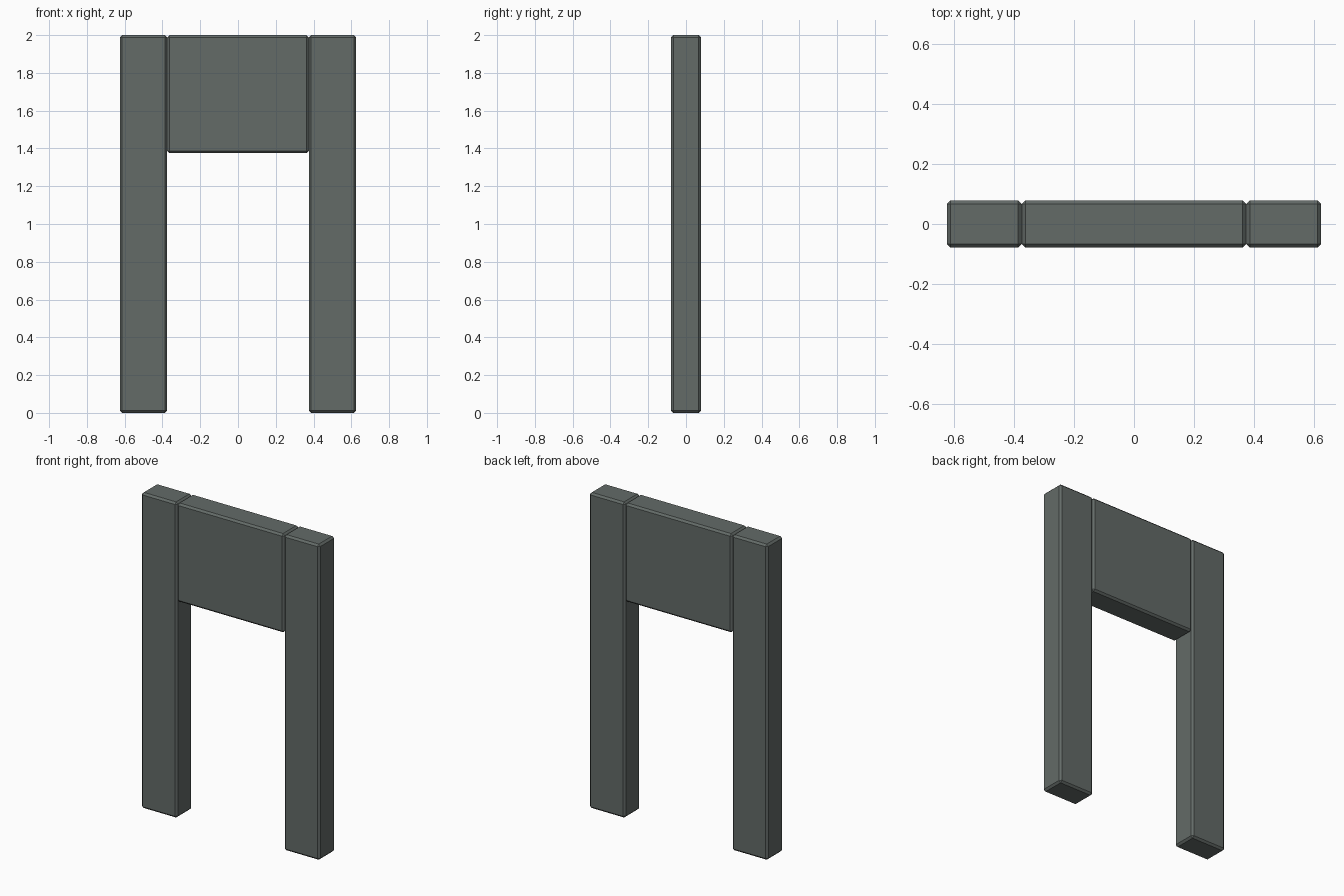
import bpy, bmesh

if "Cube" in bpy.data.objects:
    bpy.data.objects.remove(bpy.data.objects["Cube"])

DEPTH = 0.158
CHAMFER = 0.012

# Dark grey-green finish shared by all parts
finish = bpy.data.materials.new("dark_grey")
finish.diffuse_color = (0.125, 0.145, 0.137, 1)
finish.use_nodes = True
finish.node_tree.nodes["Principled BSDF"].inputs["Base Color"].default_value = finish.diffuse_color


def chamfered_box(name, x0, x1, z0, z1):
    bm = bmesh.new()
    bmesh.ops.create_cube(bm, size=1)
    for v in bm.verts:
        v.co.x = x0 if v.co.x < 0 else x1
        v.co.y *= DEPTH
        v.co.z = z0 if v.co.z < 0 else z1
    bmesh.ops.bevel(bm, geom=bm.edges[:], offset=CHAMFER, segments=1,
                    profile=0.5, affect='EDGES')
    bmesh.ops.recalc_face_normals(bm, faces=bm.faces[:])
    mesh = bpy.data.meshes.new(name)
    bm.to_mesh(mesh)
    bm.free()
    mesh.materials.append(finish)
    obj = bpy.data.objects.new(name, mesh)
    bpy.context.collection.objects.link(obj)
    return obj


# Upright posts
chamfered_box("left_post", -0.625, -0.375, 0, 2)
chamfered_box("right_post", 0.375, 0.625, 0, 2)

# Panel between the posts at the top
chamfered_box("top_panel", -0.375, 0.375, 1.375, 2)
